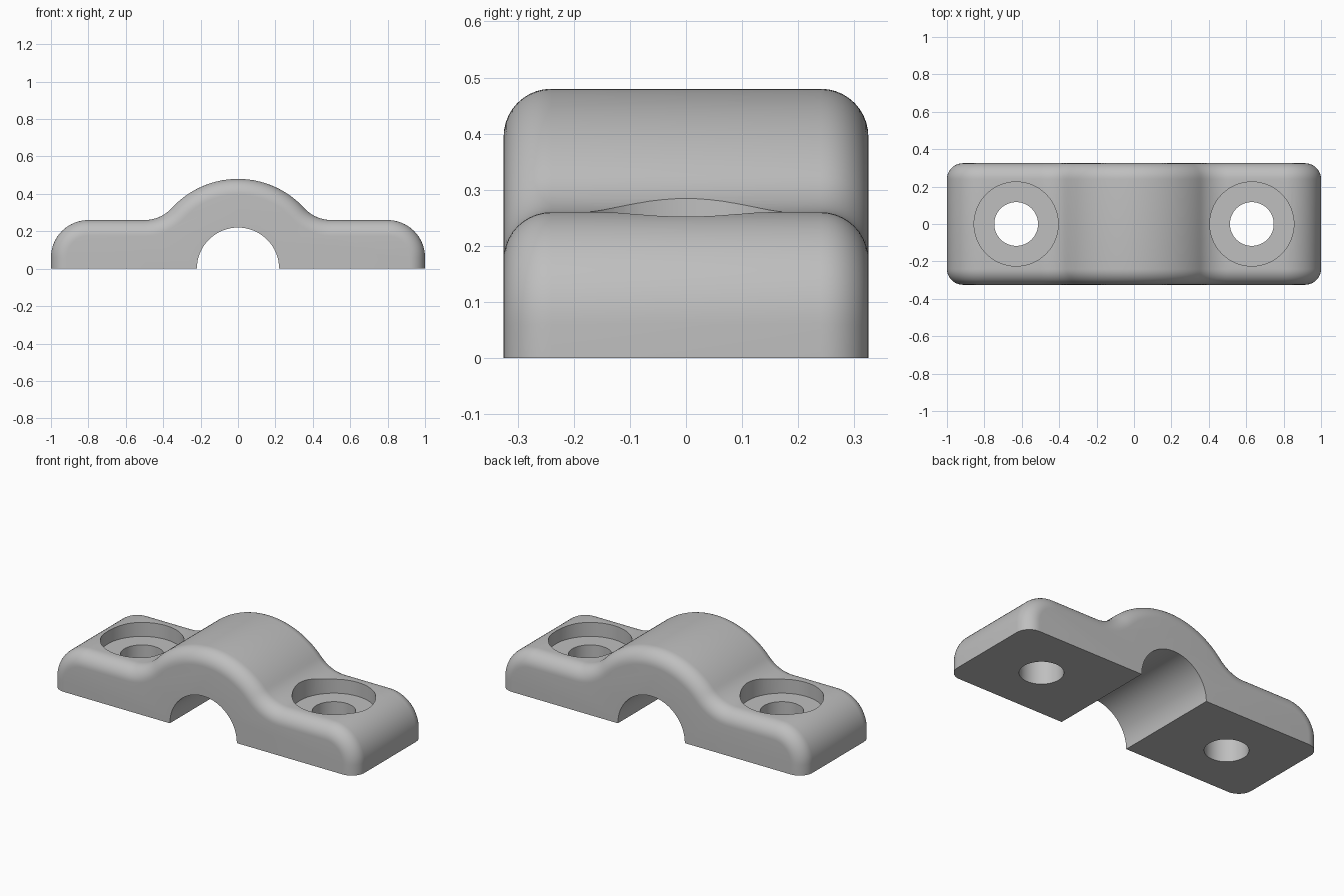
import bpy, bmesh, math
from mathutils import Vector

if "Cube" in bpy.data.objects:
    bpy.data.objects.remove(bpy.data.objects["Cube"])

# Main dimensions
HALF_W, ROUND = 0.325, 0.085           # half depth, edge fillet radius
PAD_Z, END_R = 0.26, 0.2               # flange height, end rounding
DOME_R, VALLEY_R = 0.48, 0.2           # strap dome and its blend into the flange
HOLE_X = 0.63
VALLEY_X = math.sqrt((DOME_R + VALLEY_R) ** 2 - (PAD_Z + VALLEY_R) ** 2)

metal = bpy.data.materials.new("light grey")
metal.diffuse_color = (0.52, 0.52, 0.52, 1)
metal.use_nodes = True
metal.node_tree.nodes["Principled BSDF"].inputs["Base Color"].default_value = metal.diffuse_color


def arc(cx, cz, r, a0, a1, n, sign=1):
    """Points of an arc with outward normals (sign -1 for concave arcs)."""
    out = []
    for i in range(n + 1):
        a = a0 + (a1 - a0) * i / n
        d = Vector((math.cos(a), math.sin(a)))
        out.append((Vector((cx, cz)) + d * r, d * sign))
    return out


# Half outline from the left foot to the dome top, then mirrored
tilt = math.atan2(PAD_Z + VALLEY_R, VALLEY_X)
half = [(Vector((-1, 0)), Vector((-1, 0)))]
half += arc(-1 + END_R, PAD_Z - END_R, END_R, math.pi, math.pi / 2, 16)
half += arc(-VALLEY_X, PAD_Z + VALLEY_R, VALLEY_R, -math.pi / 2, -tilt, 12, -1)
half += arc(0, 0, DOME_R, math.pi - tilt, math.pi / 2, 20)[1:]
flip = Vector((-1, 1))
outline = half + [(p * flip, n * flip) for p, n in reversed(half[:-1])]

# Rings across the depth: the outline shrinks along a quarter circle at each side
steps = [i / 10 * math.pi / 2 for i in range(11)]
rings = [(-HALF_W + ROUND * (1 - math.sin(a)), ROUND * (1 - math.cos(a)))
         for a in reversed(steps)]
rings += [(-y, d) for y, d in reversed(rings)]

bm = bmesh.new()
loops = []
for y, inset in rings:
    loops.append([bm.verts.new((p.x - n.x * inset, y, p.y - n.y * inset))
                  for p, n in outline])
for a, b in zip(loops, loops[1:]):
    for i in range(len(a)):
        j = (i + 1) % len(a)
        bm.faces.new((a[i], a[j], b[j], b[i]))
bm.faces.new(loops[0])
bm.faces.new(loops[-1])
bmesh.ops.recalc_face_normals(bm, faces=bm.faces)
mesh = bpy.data.meshes.new("pipe_clamp")
bm.to_mesh(mesh)
bm.free()
clamp = bpy.data.objects.new("pipe_clamp", mesh)
bpy.context.collection.objects.link(clamp)
mesh.materials.append(metal)


def cut(name, r, depth, loc, rot=(0, 0, 0)):
    """Cut a cylinder out of the clamp."""
    bpy.ops.mesh.primitive_cylinder_add(vertices=64, radius=r, depth=depth,
                                        location=loc, rotation=rot)
    tool = bpy.context.object
    tool.name = name
    tool.hide_render = True
    tool.data.materials.append(metal)
    mod = clamp.modifiers.new(name, 'BOOLEAN')
    mod.operation, mod.solver, mod.object = 'DIFFERENCE', 'EXACT', tool
    bpy.context.view_layer.objects.active = clamp
    bpy.ops.object.modifier_apply(modifier=name)
    bpy.data.objects.remove(tool)


# Pipe channel, screw holes and counterbores
cut("channel_cutter", 0.22, 2, (0, 0, 0), (math.pi / 2, 0, 0))
for side in (-1, 1):
    cut("counterbore_cutter", 0.225, 0.6, (side * HOLE_X, 0, 0.177 + 0.3))
    cut("hole_cutter", 0.117, 1, (side * HOLE_X, 0, 0))

# Smooth rounded surfaces, sharp cut edges
bpy.ops.object.select_all(action='DESELECT')
clamp.select_set(True)
bpy.context.view_layer.objects.active = clamp
bpy.ops.object.shade_smooth_by_angle(angle=math.radians(30))
